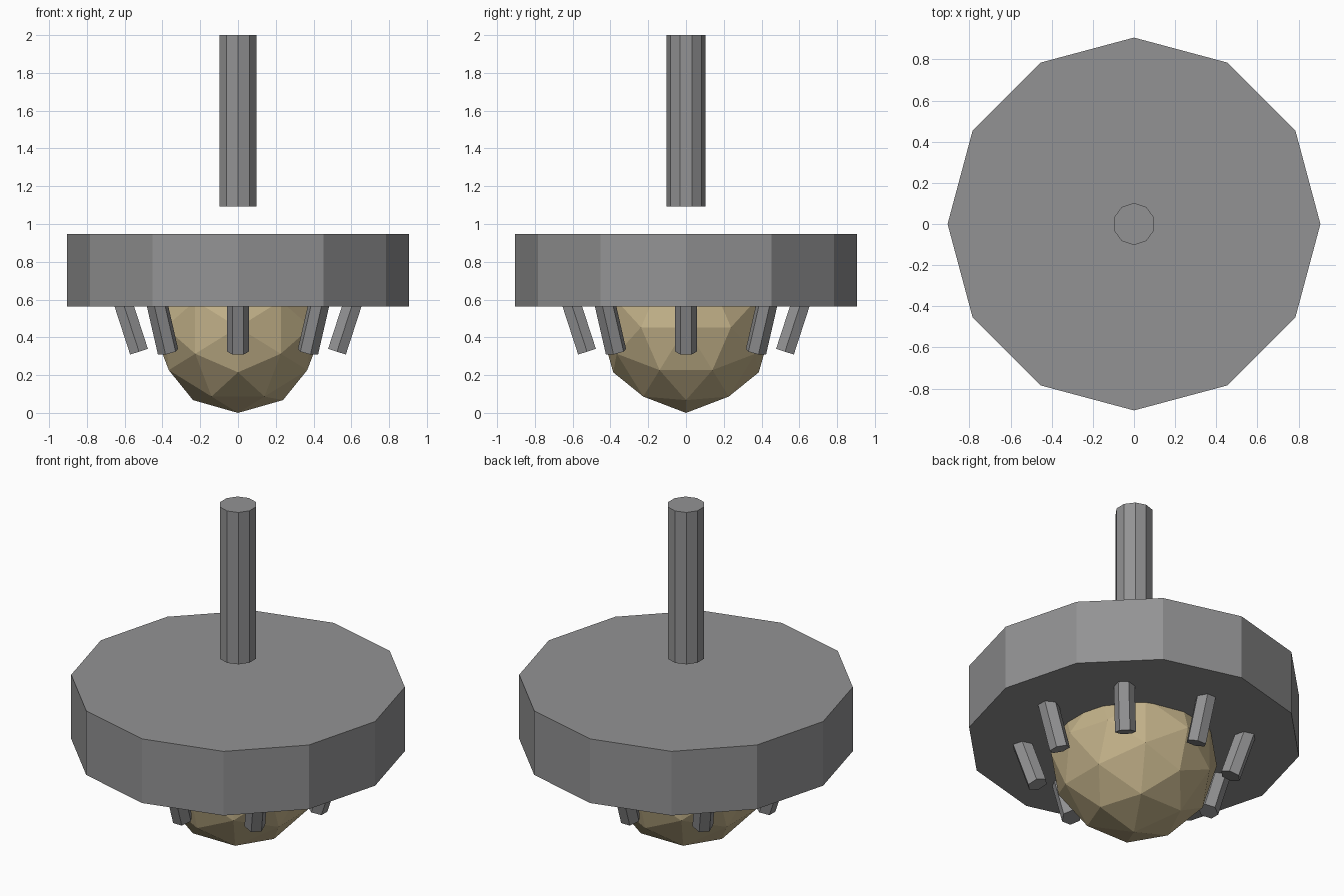
import bpy, bmesh
from math import pi, sin, cos, radians
from mathutils import Matrix, Vector

default = bpy.data.objects.get("Cube")
if default:
    bpy.data.objects.remove(default, do_unlink=True)


def material(name, rgb):
    mat = bpy.data.materials.new(name)
    mat.use_nodes = True
    mat.diffuse_color = (*rgb, 1)
    mat.node_tree.nodes["Principled BSDF"].inputs["Base Color"].default_value = (*rgb, 1)
    return mat


grey = material("grey metal", (0.29, 0.29, 0.295))
tan = material("warm tan", (0.54, 0.44, 0.25))


def add_object(name, bm, mat):
    mesh = bpy.data.meshes.new(name)
    bm.to_mesh(mesh)
    bm.free()
    mesh.materials.append(mat)
    obj = bpy.data.objects.new(name, mesh)
    bpy.context.collection.objects.link(obj)
    return obj


def prism(name, sides, radius, bottom, top, mat):
    """Upright prism with its first corner towards +y."""
    bm = bmesh.new()
    base = bm.faces.new([bm.verts.new((-radius * sin(2 * pi * i / sides),
                                       radius * cos(2 * pi * i / sides), bottom))
                         for i in range(sides)])
    ext = bmesh.ops.extrude_face_region(bm, geom=[base], use_keep_orig=True)
    moved = [g for g in ext["geom"] if isinstance(g, bmesh.types.BMVert)]
    bmesh.ops.translate(bm, verts=moved, vec=(0, 0, top - bottom))
    bmesh.ops.recalc_face_normals(bm, faces=bm.faces)
    return add_object(name, bm, mat)


# Canopy disc and the stem floating above it
prism("canopy_disc", 12, 0.906, 0.564, 0.947, grey)
prism("stem", 10, 0.102, 1.093, 2.0, grey)

# Ring of eight pegs, flaring outward towards the disc
for i in range(8):
    peg = prism(f"peg_{i + 1}", 6, 0.057, 0, 0.4, grey)
    peg.matrix_world = (Matrix.Rotation(i * pi / 4, 4, "Z")
                        @ Matrix.Translation((0.524, 0, 0.324))
                        @ Matrix.Rotation(radians(18), 4, "Y"))

# Faceted bulb: icosahedron resting on an edge, split once onto the sphere
RADIUS = 0.453
phi = (1 + 5 ** 0.5) / 2
corners = []
for a in (-1, 1):
    for b in (-phi, phi):
        corners += [Vector((a, 0, b)), Vector((0, b, a)), Vector((b, a, 0))]
points = list(corners)
for i, p in enumerate(corners):
    points += [p + q for q in corners[i + 1:] if (p - q).length < 2.1]
bm = bmesh.new()
for p in points:
    bm.verts.new(p.normalized() * RADIUS + Vector((0, 0, RADIUS)))
bmesh.ops.convex_hull(bm, input=bm.verts)
bmesh.ops.recalc_face_normals(bm, faces=bm.faces)
add_object("bulb", bm, tan)
